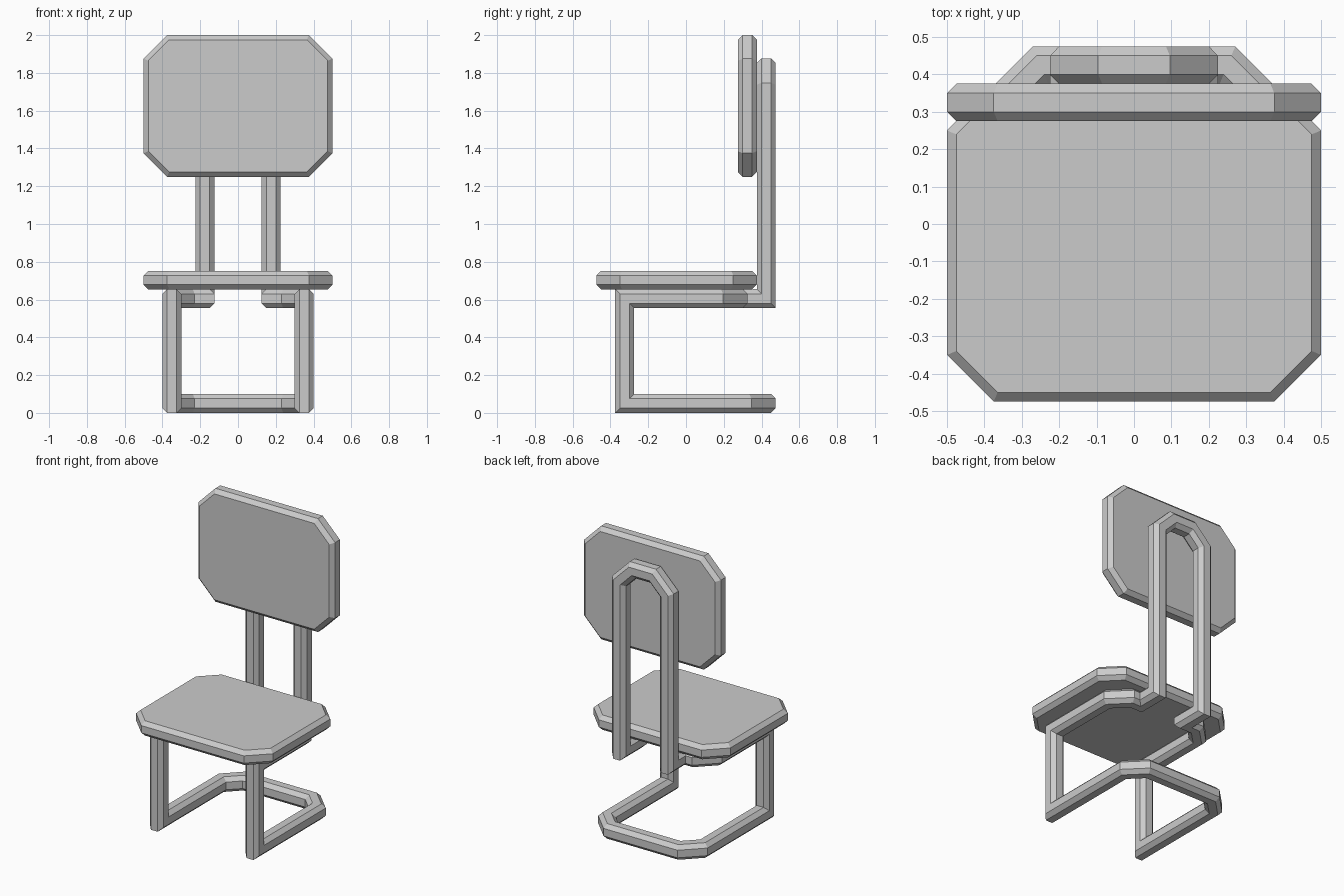
import bpy
from mathutils import Vector, Matrix
from math import pi, sqrt

if "Cube" in bpy.data.objects:
    bpy.data.objects.remove(bpy.data.objects["Cube"])

BEVEL = 0.025


def loft(name, rings, capped):
    # Skin consecutive rings of points with quads
    n = len(rings[0])
    verts = [p for ring in rings for p in ring]
    faces = [(k * n + i, k * n + (i + 1) % n, (k + 1) * n + (i + 1) % n, (k + 1) * n + i)
             for k in range(len(rings) - 1) for i in range(n)]
    if capped:
        faces.append(tuple(reversed(range(n))))
        faces.append(tuple(range(len(verts) - n, len(verts))))
    mesh = bpy.data.meshes.new(name)
    mesh.from_pydata(verts, [], faces)
    obj = bpy.data.objects.new(name, mesh)
    bpy.context.collection.objects.link(obj)
    return obj


def octagon(hx, hy, cut):
    # Rectangle outline with its four corners cut off, counter-clockwise
    return [(hx, -hy + cut), (hx, hy - cut), (hx - cut, hy), (-hx + cut, hy),
            (-hx, hy - cut), (-hx, -hy + cut), (-hx + cut, -hy), (hx - cut, -hy)]


def panel(name, width, depth, thick, cut):
    # Cut-corner board with chamfered rims, centred on its origin
    rings = []
    for inset, z in ((BEVEL, -thick / 2), (0, -thick / 2 + BEVEL),
                     (0, thick / 2 - BEVEL), (BEVEL, thick / 2)):
        outline = octagon(width / 2 - inset, depth / 2 - inset, cut - inset * (2 - sqrt(2)))
        rings.append([(x, y, z) for x, y in outline])
    return loft(name, rings, True)


def mitred_tube(name, path, size):
    # Slide the chamfered section along each segment onto the next mitre plane
    path = [Vector(p) for p in path]
    dirs = [(b - a).normalized() for a, b in zip(path, path[1:])]
    h = size / 2
    ring = [path[0] + Vector((0, y, z)) for y, z in octagon(h, h, BEVEL)]
    rings = [ring]
    for i, d in enumerate(dirs):
        normal = d + dirs[i + 1] if i + 1 < len(dirs) else d
        ring = [p + d * ((path[i + 1] - p).dot(normal) / d.dot(normal)) for p in ring]
        rings.append(ring)
    return loft(name, rings, False)


# Seat board
seat = panel("seat", 1.0, 0.85, 0.098, 0.125)
seat.location = (0, -0.05, 0.703)

# Backrest board, stood upright
backrest = panel("backrest", 1.0, 0.75, 0.1, 0.125)
backrest.data.transform(Matrix.Rotation(pi / 2, 4, 'X'))
backrest.location = (0, 0.325, 1.625)

# Continuous tubular frame: floor loop, front leg, seat rail, back upright, top arch
half_path = [
    (0, 0.425, 0.05), (0.25, 0.425, 0.05), (0.35, 0.325, 0.05), (0.35, -0.325, 0.05),
    (0.35, -0.325, 0.605), (0.35, 0.175, 0.605), (0.25, 0.275, 0.605), (0.175, 0.275, 0.605),
    (0.175, 0.425, 0.605), (0.175, 0.425, 1.727), (0.075, 0.425, 1.827), (0, 0.425, 1.827),
]
frame = mitred_tube("tube_frame", half_path, 0.1)
mirror = frame.modifiers.new("Mirror", 'MIRROR')
mirror.use_axis[0] = True
mirror.use_clip = True
